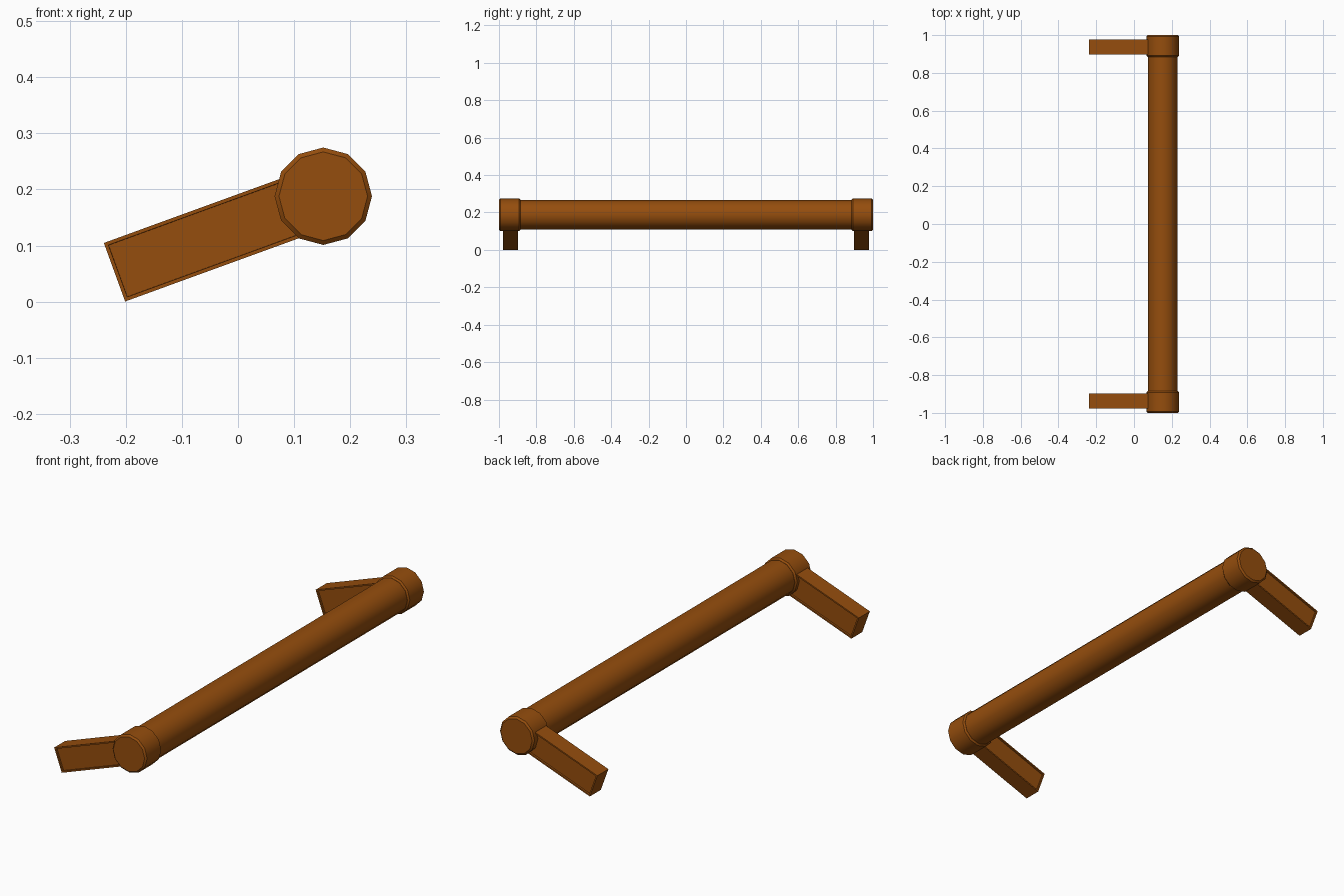
import bpy, bmesh, math
from mathutils import Matrix, Vector

if "Cube" in bpy.data.objects:
    bpy.data.objects.remove(bpy.data.objects["Cube"])

CX, CZ = 0.152, 0.188          # axis of the round bar
TILT = math.radians(20)        # slope of the side arms

brown = bpy.data.materials.new("warm_brown")
brown.diffuse_color = (0.30, 0.075, 0.004, 1)
brown.use_nodes = True
brown.node_tree.nodes["Principled BSDF"].inputs["Base Color"].default_value = brown.diffuse_color


def finish(name, bm, smooth=False):
    bmesh.ops.recalc_face_normals(bm, faces=bm.faces)
    me = bpy.data.meshes.new(name)
    bm.to_mesh(me)
    bm.free()
    ob = bpy.data.objects.new(name, me)
    bpy.context.collection.objects.link(ob)
    me.materials.append(brown)
    if smooth:
        bpy.ops.object.select_all(action='DESELECT')
        bpy.context.view_layer.objects.active = ob
        ob.select_set(True)
        bpy.ops.object.shade_smooth_by_angle(angle=math.radians(40))
    return ob


def lathe(name, profile, sides=12):
    """Closed 12-sided solid along y from (y, radius) rings."""
    bm = bmesh.new()
    rings = []
    for y, r in profile:
        rings.append([bm.verts.new((CX + r * math.cos(2 * math.pi * i / sides), y,
                                    CZ + r * math.sin(2 * math.pi * i / sides)))
                      for i in range(sides)])
    for a, b in zip(rings, rings[1:]):
        for i in range(sides):
            j = (i + 1) % sides
            bm.faces.new((a[i], a[j], b[j], b[i]))
    bm.faces.new(rings[0])
    bm.faces.new(rings[-1])
    return finish(name, bm, True)


def arm(name, y):
    """Tilted flat arm with a shallow recessed panel on both broad faces."""
    bm = bmesh.new()
    bmesh.ops.create_cube(bm, size=1)
    bmesh.ops.scale(bm, vec=(0.396, 0.079, 0.111), verts=bm.verts)
    bmesh.ops.translate(bm, vec=(-0.198, 0, 0), verts=bm.verts)
    bm.normal_update()
    broad = [f for f in bm.faces if abs(f.normal.y) > 0.9]
    bmesh.ops.inset_individual(bm, faces=broad, thickness=0.009, depth=0)
    bmesh.ops.inset_individual(bm, faces=broad, thickness=0.0005, depth=-0.008)
    m = Matrix.Translation(Vector((CX, y, CZ))) @ Matrix.Rotation(-TILT, 4, 'Y')
    bmesh.ops.transform(bm, matrix=m, verts=bm.verts)
    return finish(name, bm)


# round bar
lathe("round_bar", [(-0.95, 0.079), (0.95, 0.079)])

# chamfered end caps and arms, mirrored front to back
for side, s in (("front", -1), ("back", 1)):
    lathe(side + "_end_cap", [(s * 0.885, 0.080), (s * 0.892, 0.0868),
                              (s * 0.993, 0.0868), (s * 1.0, 0.079)])
    arm(side + "_arm", s * 0.938)
